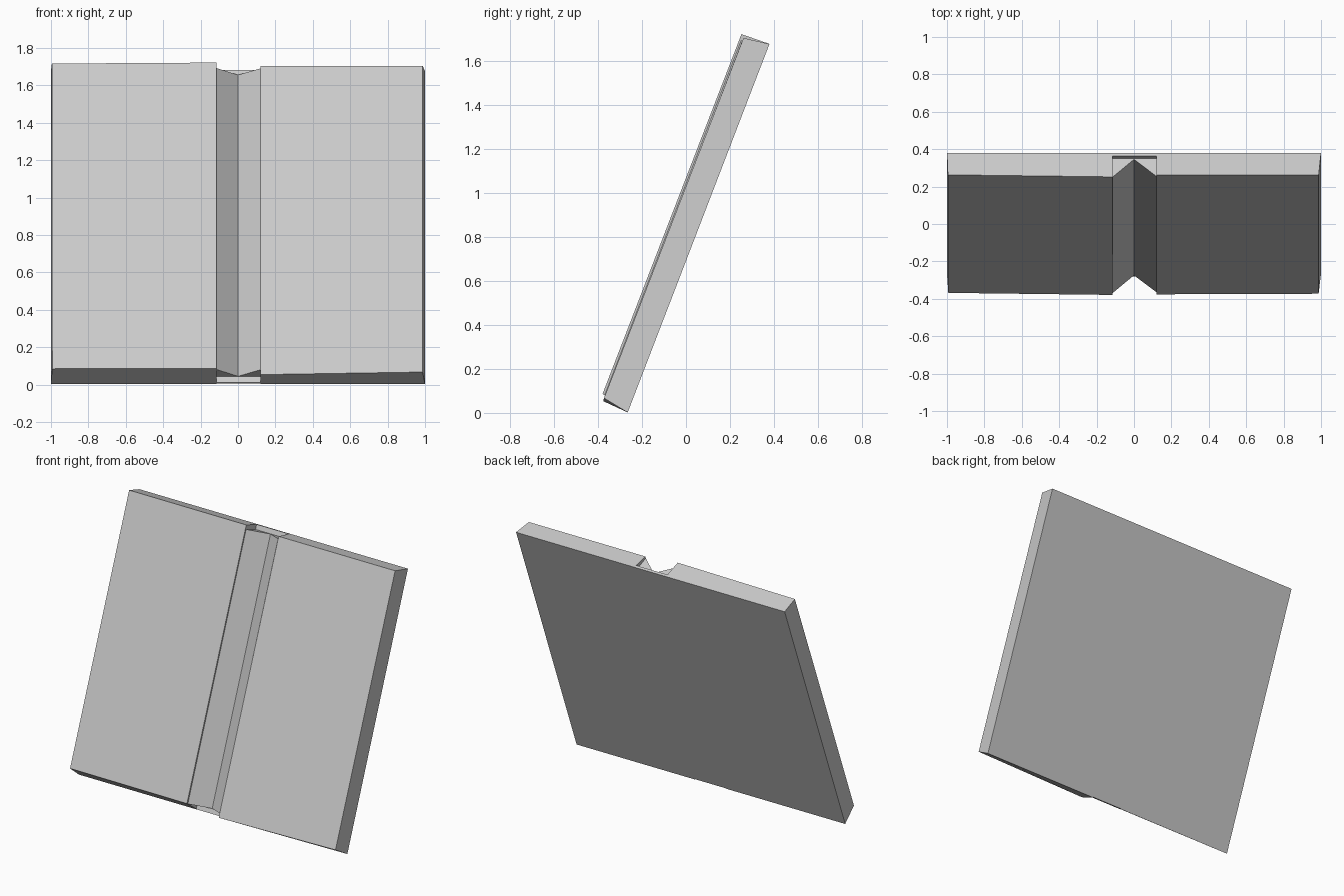
import bpy
import bmesh
from mathutils import Vector

cube = bpy.data.objects.get("Cube")
if cube:
    bpy.data.objects.remove(cube, do_unlink=True)

paper = bpy.data.materials.new("light_grey")
paper.use_nodes = True
GREY = (0.6, 0.6, 0.6, 1)
paper.diffuse_color = GREY
paper.node_tree.nodes["Principled BSDF"].inputs["Base Color"].default_value = GREY

# Leaning frame: along the back, and out of the front
BASE = Vector((0, -0.265, 0.002))
UP = Vector((0, 0.359, 0.933))
OUT = Vector((0, -0.933, 0.359))
LENGTH = 1.795


def prism(name, bottom, top):
    """Join two matching outlines of (x, along, out) points into a solid."""
    bm = bmesh.new()
    rings = [[bm.verts.new(BASE + Vector((x, 0, 0)) + UP * a + OUT * o)
              for x, a, o in ring] for ring in (bottom, top)]
    n = len(bottom)
    for ring in rings:
        bm.faces.new(ring)
    for i in range(n):
        j = (i + 1) % n
        bm.faces.new((rings[0][i], rings[0][j], rings[1][j], rings[1][i]))
    bmesh.ops.recalc_face_normals(bm, faces=bm.faces)
    mesh = bpy.data.meshes.new(name)
    bm.to_mesh(mesh)
    bm.free()
    mesh.materials.append(paper)
    obj = bpy.data.objects.new(name, mesh)
    bpy.context.collection.objects.link(obj)
    return obj


# Two slabs of pages: back outer, back inner, front inner, front outer
prism("right_pages",
      [(-1, 0, 0), (-0.115, 0, 0), (-0.115, 0.038, 0.137), (-0.993, 0.04, 0.126)],
      [(-1, LENGTH, 0), (-0.115, LENGTH, 0),
       (-0.115, LENGTH - 0.004, 0.135), (-0.995, LENGTH - 0.005, 0.123)])
prism("left_pages",
      [(1, 0, 0), (0.12, 0, 0), (0.12, 0.008, 0.122), (0.987, 0.022, 0.124)],
      [(1, LENGTH, 0), (0.12, LENGTH, 0),
       (0.12, LENGTH - 0.017, 0.12), (0.987, LENGTH - 0.017, 0.12)])

# Thin spine plate closing the back
prism("spine_plate",
      [(-0.115, 0.003, 0), (0.12, 0.003, 0), (0.12, 0.003, 0.018), (-0.115, 0.003, 0.018)],
      [(-0.115, LENGTH, 0), (0.12, LENGTH, 0),
       (0.12, LENGTH, 0.018), (-0.115, LENGTH, 0.018)])

# V-shaped gutter between the page slabs, set in at both ends
gutter = [(-0.115, 0.012), (0.12, 0.012), (0.12, 0.121), (0, 0.024), (-0.115, 0.126)]
prism("gutter",
      [(x, 0.036, o) for x, o in gutter],
      [(x, LENGTH - 0.032, o) for x, o in gutter])
